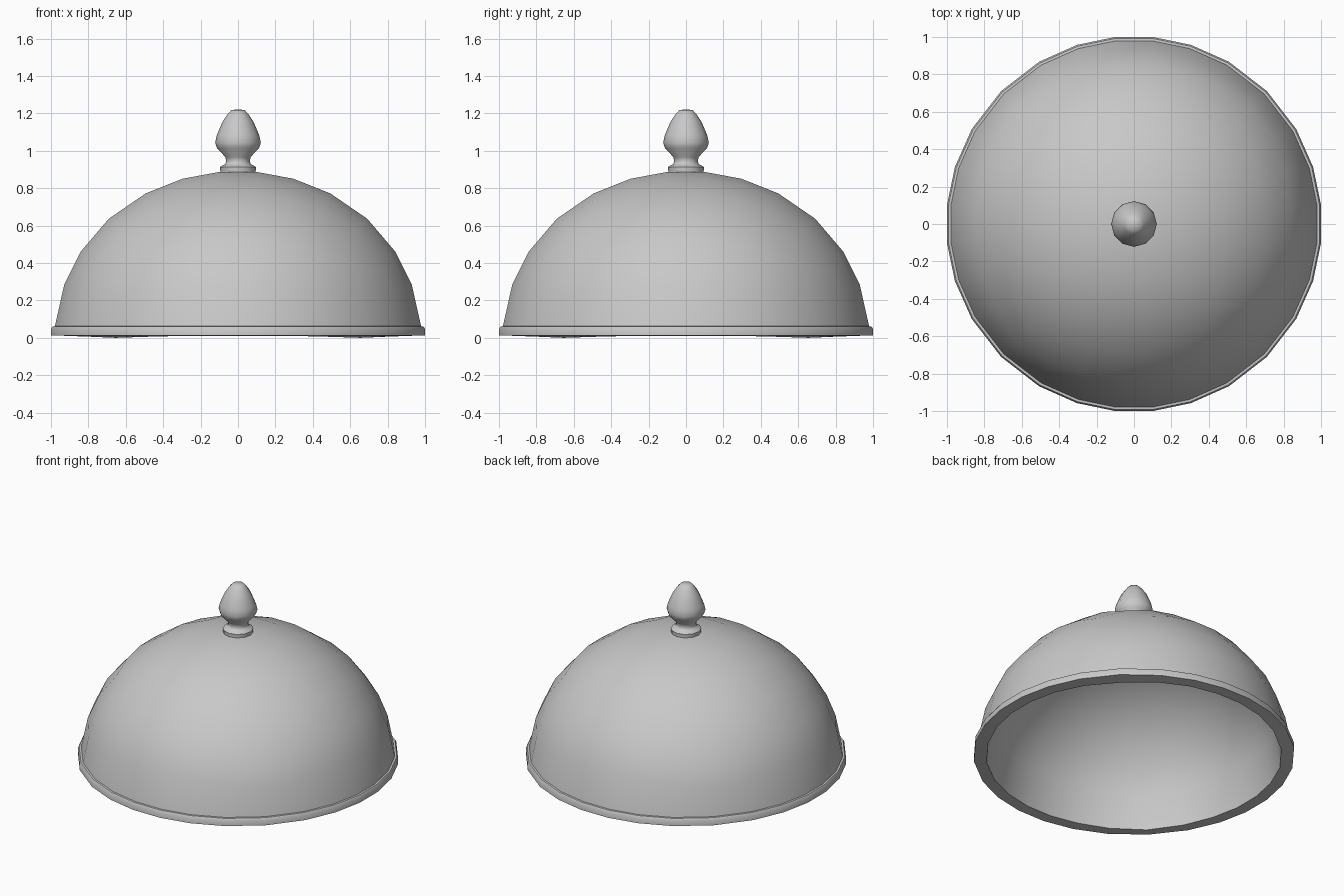
import bpy
import bmesh
from math import sqrt, pi, cos, sin, atan2, radians

cube = bpy.data.objects.get("Cube")
if cube:
    bpy.data.objects.remove(cube, do_unlink=True)

metal = bpy.data.materials.new("silver grey")
metal.use_nodes = True
grey = (0.58, 0.58, 0.58, 1)
metal.diffuse_color = grey
metal.node_tree.nodes["Principled BSDF"].inputs["Base Color"].default_value = grey


def finish(bm, name, angle):
    mesh = bpy.data.meshes.new(name)
    bm.to_mesh(mesh)
    bm.free()
    mesh.materials.append(metal)
    obj = bpy.data.objects.new(name, mesh)
    bpy.context.collection.objects.link(obj)
    bpy.ops.object.select_all(action="DESELECT")
    obj.select_set(True)
    bpy.context.view_layer.objects.active = obj
    bpy.ops.object.shade_smooth_by_angle(angle=radians(angle))
    return obj


def set_ring(verts, radius, z, dip=0):
    """Place a ring of verts on a circle, optionally dipping at the diagonals."""
    for v in verts:
        a = atan2(v.co.y, v.co.x)
        v.co = (radius * cos(a), radius * sin(a), z - dip * sin(2 * a) ** 6)


def half_quad_sphere(radius, base, height, ring_radius, ring_z, dip=0):
    """Upper half of a subdivided cube rounded into a dome; returns bmesh and rim edges."""
    bm = bmesh.new()
    bmesh.ops.create_cube(bm, size=2)
    bmesh.ops.subdivide_edges(bm, edges=bm.edges[:], cuts=6, use_grid_fill=True)
    bmesh.ops.delete(bm, geom=[v for v in bm.verts if v.co.z < 0], context="VERTS")
    for v in bm.verts:
        x, y, z = v.co
        xx, yy, zz = x * x, y * y, z * z
        v.co = (radius * x * sqrt(1 - yy / 2 - zz / 2 + yy * zz / 3),
                radius * y * sqrt(1 - xx / 2 - zz / 2 + xx * zz / 3),
                base + height * z * sqrt(1 - xx / 2 - yy / 2 + xx * yy / 3))
    edges = [e for e in bm.edges if e.is_boundary]
    set_ring({v for e in edges for v in e.verts}, ring_radius, ring_z, dip)
    return bm, edges


# Dome shell with a bevelled rim around the outer edge
INNER, BOTTOM, DIP = 0.925, 0.011, 0.011
bm, edges = half_quad_sphere(0.98, 0.018, 0.878, 0.984, 0.062)
rim = [(0.997, 0.061, 0), (1.005, 0.048, 0), (1.005, 0.012, 0), (INNER, BOTTOM, DIP)]
for radius, z, dip in rim:
    new = bmesh.ops.extrude_edge_only(bm, edges=edges)["geom"]
    edges = [g for g in new if isinstance(g, bmesh.types.BMEdge) and g.is_boundary]
    set_ring({v for e in edges for v in e.verts}, radius, z, dip)

# Inner lining of the dome, welded to the rim
lining, _ = half_quad_sphere(0.922, 0.018, 0.82, INNER, BOTTOM, DIP)
bmesh.ops.reverse_faces(lining, faces=lining.faces[:])
temp = bpy.data.meshes.new("lining")
lining.to_mesh(temp)
lining.free()
bm.from_mesh(temp)
bpy.data.meshes.remove(temp)
bmesh.ops.remove_doubles(bm, verts=bm.verts[:], dist=0.0005)
bmesh.ops.recalc_face_normals(bm, faces=bm.faces[:])
finish(bm, "dome", 50)

# Turned knob on a small collar
profile = [(0.094, 0.88), (0.096, 0.912), (0.084, 0.921), (0.069, 0.928),
           (0.063, 0.942), (0.067, 0.966), (0.113, 1.015), (0.122, 1.045),
           (0.113, 1.085), (0.082, 1.157), (0.055, 1.197), (0.034, 1.219),
           (0, 1.22)]
bm = bmesh.new()
points = [bm.verts.new((r, 0, z)) for r, z in profile]
outline = [bm.edges.new(pair) for pair in zip(points, points[1:])]
bmesh.ops.spin(bm, geom=points + outline, cent=(0, 0, 0), axis=(0, 0, 1),
               angle=2 * pi, steps=12, use_merge=True)
bmesh.ops.remove_doubles(bm, verts=bm.verts[:], dist=0.0005)
bmesh.ops.recalc_face_normals(bm, faces=bm.faces[:])
finish(bm, "knob", 50)
